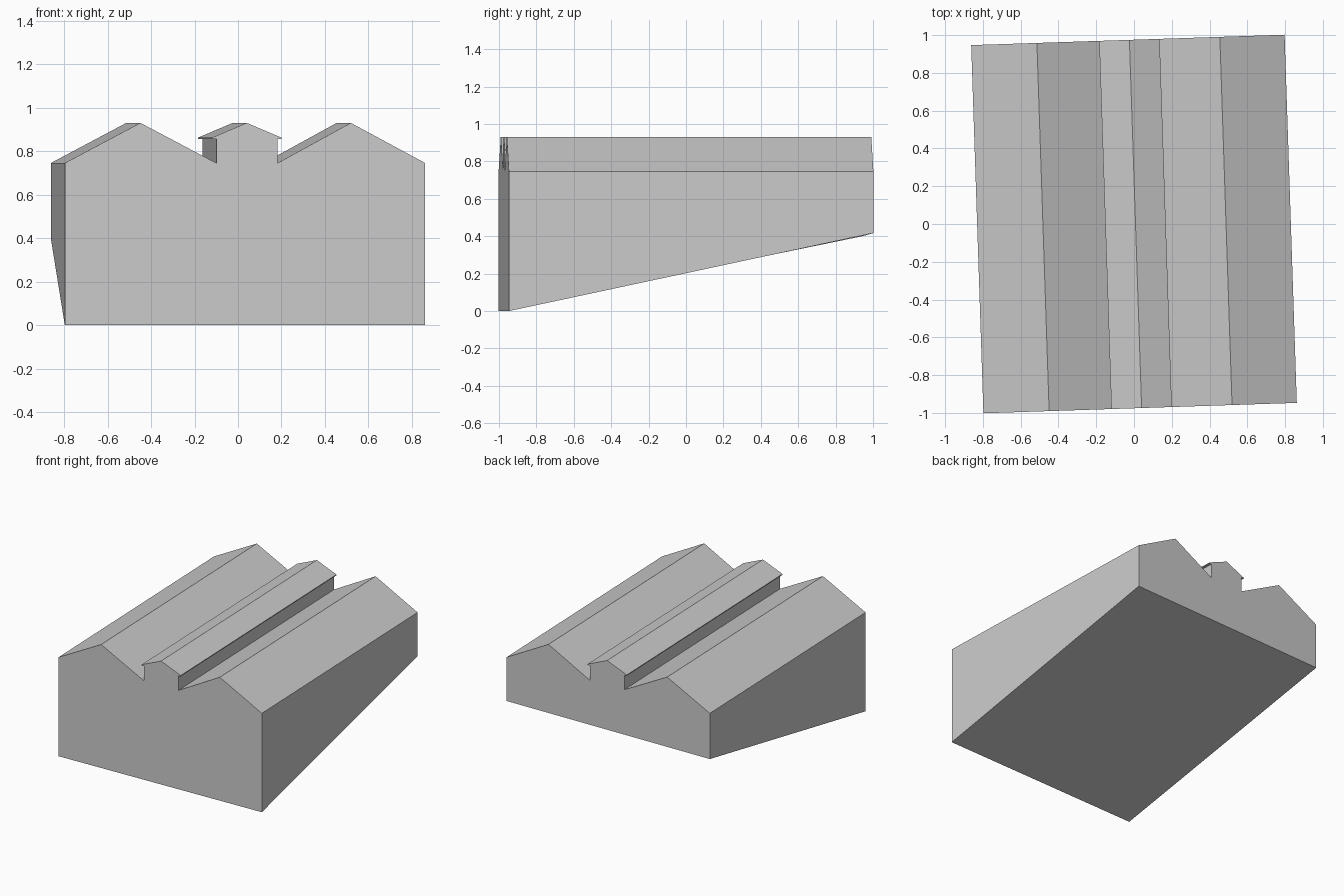
import bpy, bmesh, math
from mathutils import Matrix

cube = bpy.data.objects.get("Cube")
if cube:
    bpy.data.objects.remove(cube, do_unlink=True)

HALF_LENGTH = 0.975
HALF_WIDTH = 0.83
TURN = Matrix.Rotation(math.radians(1.9), 4, 'Z')

grey = bpy.data.materials.new("light_grey")
grey.use_nodes = True
colour = (0.6, 0.6, 0.6, 1)
grey.diffuse_color = colour
grey.node_tree.nodes["Principled BSDF"].inputs["Base Color"].default_value = colour

# Twin gables with a raised, overhanging roof lantern between them
EAVE, VALLEY, RIDGE = 0.746, 0.746, 0.931
roofline = [
    (HALF_WIDTH, EAVE), (0.487, RIDGE), (0.15, VALLEY),
    (0.15, 0.856), (0.168, 0.856), (0.168, 0.863), (0.008, RIDGE),
    (-0.152, 0.863), (-0.152, 0.856), (-0.132, 0.856),
    (-0.132, VALLEY), (-0.482, RIDGE), (-HALF_WIDTH, EAVE),
]


def section(bm, y, left_base, right_base):
    """One end of the building: the roofline closed by its two base corners."""
    points = [(-HALF_WIDTH, right_base), (HALF_WIDTH, left_base)] + roofline
    return [bm.verts.new((x, y, z)) for x, z in points]


# Building body, with its base following the rising ground
bm = bmesh.new()
front = section(bm, -HALF_LENGTH, 0, 0)
back = section(bm, HALF_LENGTH, 0.417, 0.401)
bm.faces.new(front)
bm.faces.new(back[::-1])
for i in range(len(front)):
    j = (i + 1) % len(front)
    bm.faces.new((front[i], back[i], back[j], front[j]))
bmesh.ops.recalc_face_normals(bm, faces=bm.faces)
bm.transform(TURN)

mesh = bpy.data.meshes.new("gabled_building")
bm.to_mesh(mesh)
bm.free()
mesh.materials.append(grey)
building = bpy.data.objects.new("gabled_building", mesh)
bpy.context.collection.objects.link(building)
